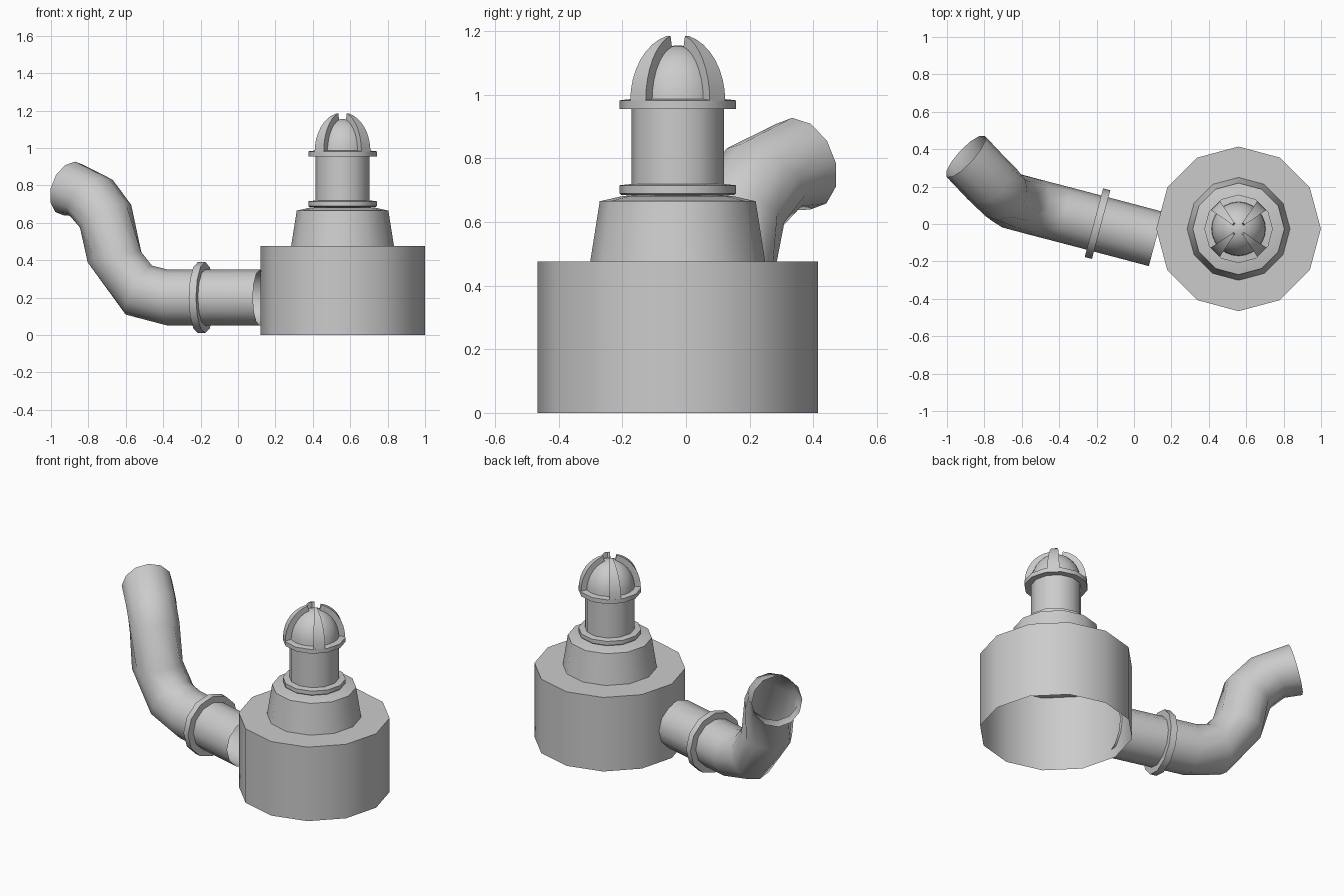
import bpy, bmesh, math
from mathutils import Vector

if "Cube" in bpy.data.objects:
    bpy.data.objects.remove(bpy.data.objects["Cube"])

CX, CY = 0.559, -0.026      # axis of the round housing


def finish(name, bm, angle):
    bmesh.ops.recalc_face_normals(bm, faces=bm.faces)
    me = bpy.data.meshes.new(name)
    bm.to_mesh(me)
    bm.free()
    ob = bpy.data.objects.new(name, me)
    bpy.context.collection.objects.link(ob)
    bpy.ops.object.select_all(action='DESELECT')
    bpy.context.view_layer.objects.active = ob
    ob.select_set(True)
    bpy.ops.object.shade_smooth_by_angle(angle=math.radians(angle))
    return ob


def bridge(bm, rings, closed=False):
    pairs = list(zip(rings, rings[1:]))
    if closed:
        pairs.append((rings[-1], rings[0]))
    for a, b in pairs:
        n = len(a)
        for i in range(n):
            j = (i + 1) % n
            bm.faces.new((a[i], a[j], b[j], b[i]))


def lathe(name, profile, n=12, angle=40, cap_top=False, closed=False):
    bm = bmesh.new()
    rings = [[bm.verts.new((CX + r * math.cos(math.tau * i / n),
                            CY + r * math.sin(math.tau * i / n), z))
              for i in range(n)] for r, z in profile]
    bridge(bm, rings, closed)
    if cap_top:
        bm.faces.new(rings[-1])
    return finish(name, bm, angle)


def ring(bm, centre, yaw, pitch, r, n=12):
    # circle square to a direction given by yaw and pitch in degrees
    y, p = math.radians(yaw), math.radians(pitch)
    side = Vector((-math.sin(y), math.cos(y), 0))
    up = Vector((-math.cos(y) * math.sin(p), -math.sin(y) * math.sin(p), math.cos(p)))
    return [bm.verts.new(Vector(centre) + r * (math.sin(math.tau * i / n) * side
                                               + math.cos(math.tau * i / n) * up))
            for i in range(n)]


# round housing, open underneath
lathe("base_drum", [(0.44, 0), (0.44, 0.475)], cap_top=True)
lathe("cone_cover", [(0.275, 0.475), (0.245, 0.665), (0.17, 0.682)], cap_top=True, angle=35)
lathe("lower_collar", [(0.14, 0.682), (0.178, 0.685), (0.183, 0.69), (0.183, 0.715), (0.14, 0.72)],
      closed=True)
lathe("neck", [(0.145, 0.68), (0.145, 0.96)])
lathe("upper_collar", [(0.14, 0.955), (0.183, 0.955), (0.183, 0.982), (0.14, 0.987)], closed=True)

# inner dome
steps = 8
lathe("inner_dome", [(0.145 * math.cos(t), 0.98 + 0.175 * math.sin(t))
                     for t in (math.radians(88) * k / steps for k in range(steps + 1))],
      n=24, cap_top=True)

# four diagonal ribs over the dome, wedge shaped and stopping short of the middle
bm = bmesh.new()
for q in range(4):
    sections = []
    for k in range(steps + 1):
        t = math.radians(77) * k / steps
        sec = []
        for r, h, s in ((0.135, 0.165, -1), (0.18, 0.21, -1), (0.18, 0.21, 1), (0.135, 0.165, 1)):
            a = math.radians(45 + 90 * q + 11 * s)
            rad = r * math.cos(t)
            sec.append(bm.verts.new((CX + rad * math.cos(a), CY + rad * math.sin(a),
                                     0.98 + h * math.sin(t))))
        sections.append(sec)
    bridge(bm, sections)
    bm.faces.new(sections[0])
    bm.faces.new(sections[-1])
finish("dome_ribs", bm, 40)

# bent outlet pipe: centre, yaw, pitch of each ring
path = [((0.118, -0.08, 0.20), 165, 0),
        ((-0.375, 0.05, 0.20), 165, 0),
        ((-0.53, 0.09, 0.24), 165, 29),
        ((-0.66, 0.125, 0.415), 163, 78),
        ((-0.708, 0.165, 0.635), 145, 62),
        ((-0.79, 0.245, 0.74), 138, 46),
        ((-0.90, 0.362, 0.783), 137, 16)]
bm = bmesh.new()
bridge(bm, [ring(bm, c, y, p, 0.15) for c, y, p in path])
finish("outlet_pipe", bm, 65)

# flange around the pipe
bm = bmesh.new()
axis = Vector((math.cos(math.radians(165)), math.sin(math.radians(165)), 0))
mid = Vector((-0.195, 0.002, 0.20))
bridge(bm, [ring(bm, mid + axis * d, 165, 0, r)
            for r, d in ((0.145, -0.02), (0.19, -0.02), (0.19, 0.02), (0.145, 0.02))], closed=True)
finish("pipe_flange", bm, 40)
